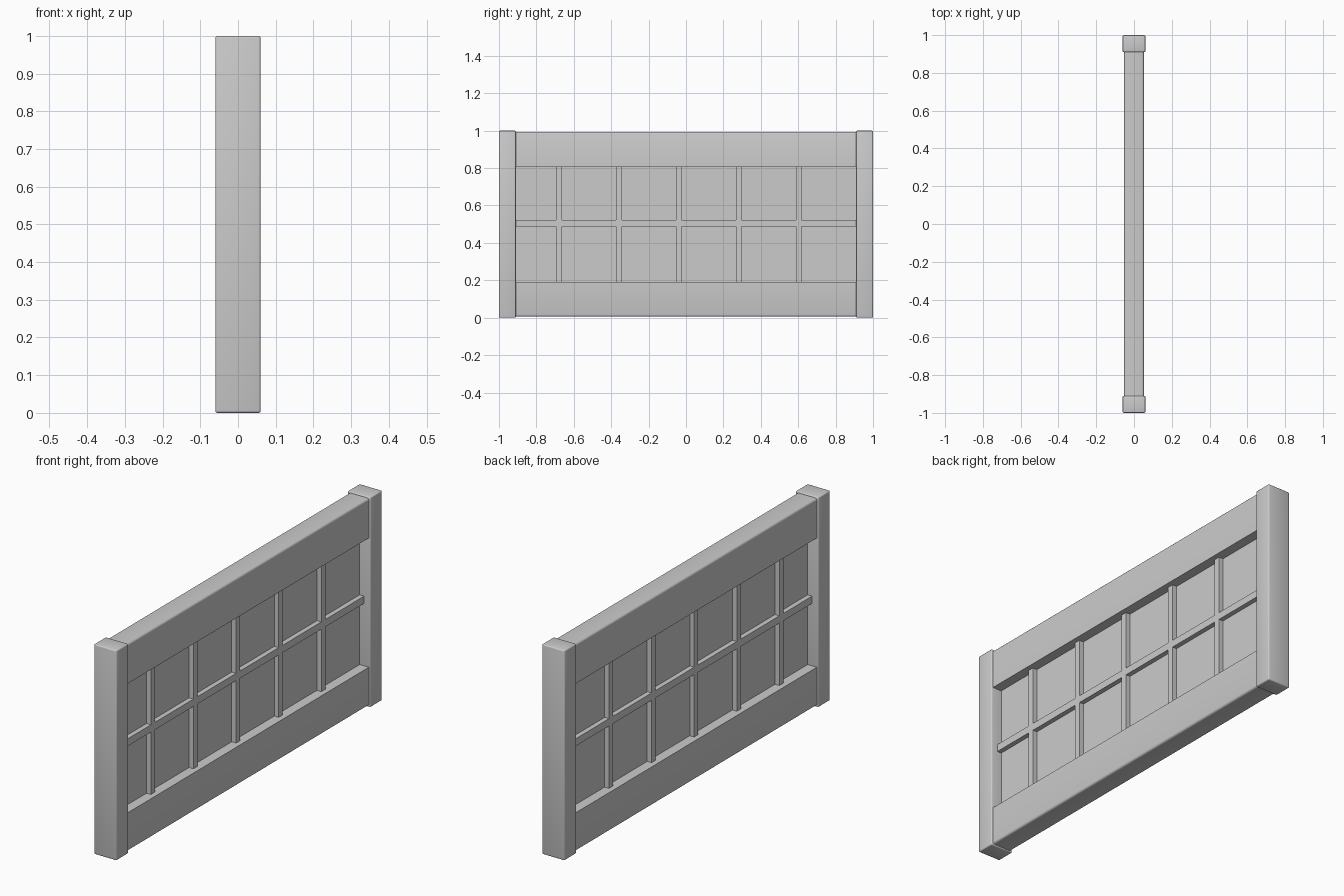
import bpy
import bmesh
from math import radians
from mathutils import Vector

cube = bpy.data.objects.get("Cube")
if cube:
    bpy.data.objects.remove(cube, do_unlink=True)

GREY = (0.6, 0.6, 0.6, 1)
mat = bpy.data.materials.new("plain grey")
mat.use_nodes = True
mat.diffuse_color = GREY
mat.node_tree.nodes["Principled BSDF"].inputs["Base Color"].default_value = GREY


def box(name, low, high, bevel=0.0, bevel_rule=None):
    """Box between two corners; edges that pass the rule are rounded."""
    low, high = Vector(low), Vector(high)
    bm = bmesh.new()
    bmesh.ops.create_cube(bm, size=1)
    for v in bm.verts:
        v.co = (low + high) / 2 + v.co * (high - low)
    if bevel:
        edges = [e for e in bm.edges if bevel_rule is None or bevel_rule(e)]
        bmesh.ops.bevel(bm, geom=edges, offset=bevel, segments=3,
                        profile=0.5, affect='EDGES')
    mesh = bpy.data.meshes.new(name)
    bm.to_mesh(mesh)
    bm.free()
    mesh.materials.append(mat)
    obj = bpy.data.objects.new(name, mesh)
    bpy.context.collection.objects.link(obj)
    return obj


def smooth(obj):
    bpy.ops.object.select_all(action='DESELECT')
    obj.select_set(True)
    bpy.context.view_layer.objects.active = obj
    bpy.ops.object.shade_smooth_by_angle(angle=radians(35))


INNER = 0.91      # inner face of the posts
RAIL_LOW, RAIL_HIGH = 0.19, 0.805

# End posts
for side, name in ((-1, "front_post"), (1, "back_post")):
    ends = sorted((side * INNER, side))
    smooth(box(name, (-0.06, ends[0], 0), (0.06, ends[1], 1), 0.006))

# Rails, rounded only along their outer long edges
smooth(box("bottom_rail", (-0.052, -INNER, 0.006), (0.052, INNER, RAIL_LOW), 0.01,
           lambda e: all(v.co.z < 0.1 for v in e.verts)
           and abs(e.verts[0].co.y - e.verts[1].co.y) > 1))
smooth(box("top_rail", (-0.052, -INNER, RAIL_HIGH), (0.052, INNER, 0.994), 0.01,
           lambda e: all(v.co.z > 0.9 for v in e.verts)
           and abs(e.verts[0].co.y - e.verts[1].co.y) > 1))

# Thin panel filling the frame
box("panel", (-0.004, -INNER, RAIL_LOW), (0.004, INNER, RAIL_HIGH))

# Glazing bars: one crossbar merged with five uprights
bars = box("glazing_bars", (-0.027, -INNER, 0.487), (0.027, INNER, 0.522))
for i in range(5):
    y = -0.679 + i * 0.3205
    upright = box(f"upright_{i + 1}", (-0.027, y - 0.015, RAIL_LOW),
                  (0.027, y + 0.015, RAIL_HIGH))
    upright.hide_render = True
    upright.hide_set(True)
    union = bars.modifiers.new(f"join_{i + 1}", 'BOOLEAN')
    union.operation = 'UNION'
    union.solver = 'EXACT'
    union.object = upright
